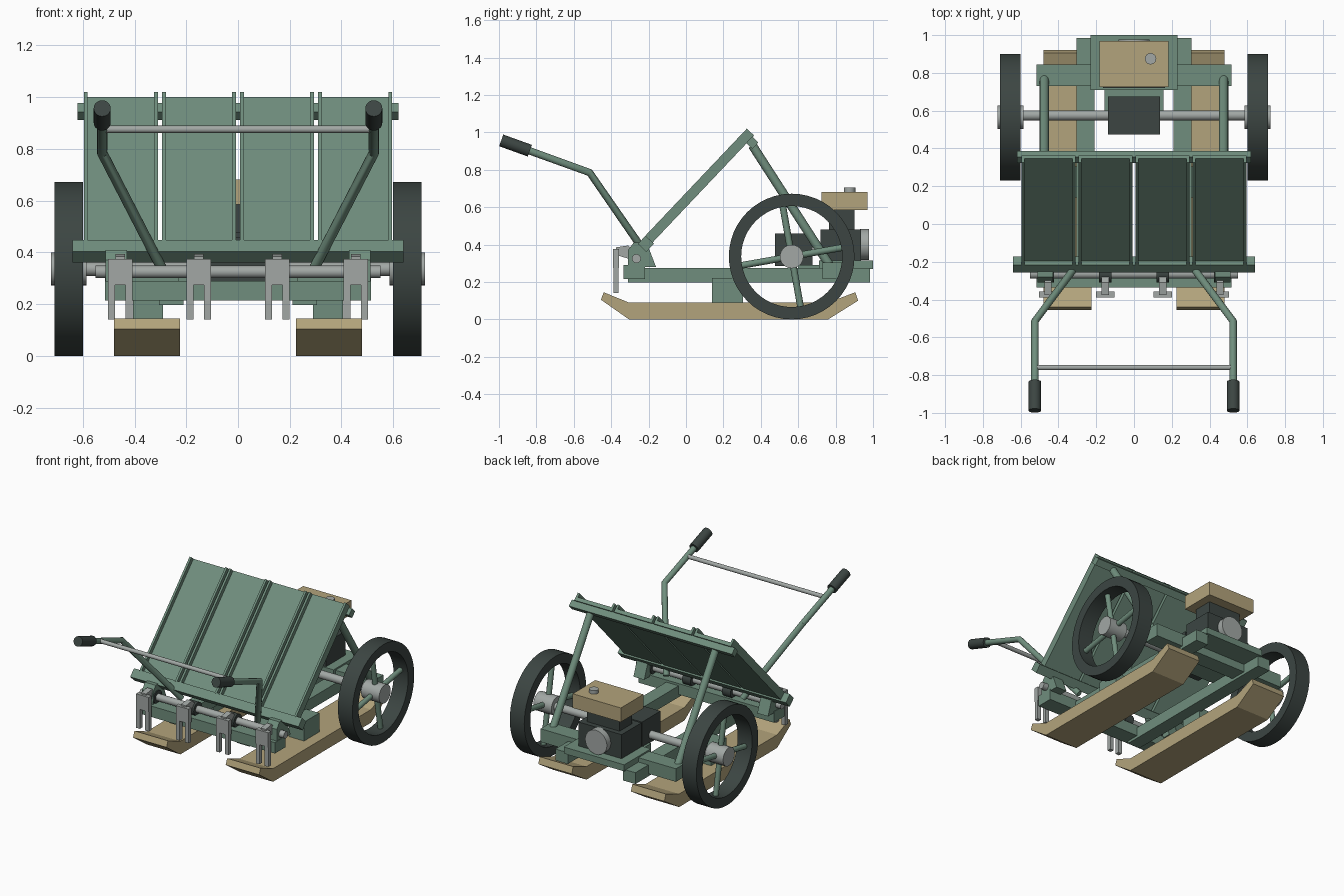
import bpy, bmesh, math
from mathutils import Vector, Matrix

if "Cube" in bpy.data.objects:
    bpy.data.objects.remove(bpy.data.objects["Cube"])

def mat(name, c):
    m = bpy.data.materials.new(name)
    m.diffuse_color = (*c, 1)
    m.use_nodes = True
    m.node_tree.nodes["Principled BSDF"].inputs["Base Color"].default_value = m.diffuse_color
    return m

GREEN = mat("green_paint", (0.16, 0.27, 0.205))
DARK = mat("dark_rubber", (0.045, 0.06, 0.055))
TAN = mat("tan_paint", (0.45, 0.37, 0.2))
STEEL = mat("steel", (0.36, 0.39, 0.375))

def finish(bm, name, m, smooth=False):
    bmesh.ops.recalc_face_normals(bm, faces=bm.faces)
    if smooth:
        for f in bm.faces:
            f.smooth = True
        for e in bm.edges:
            e.smooth = len(e.link_faces) == 2 and e.calc_face_angle() < math.radians(35)
    me = bpy.data.meshes.new(name)
    bm.to_mesh(me)
    bm.free()
    me.materials.append(m)
    ob = bpy.data.objects.new(name, me)
    bpy.context.collection.objects.link(ob)
    return ob

def box(name, x, y, z, m):
    bm = bmesh.new()
    bmesh.ops.create_cube(bm, size=1)
    for v in bm.verts:
        v.co = Vector([(r[0] + r[1]) / 2 + c * (r[1] - r[0]) for c, r in zip(v.co, (x, y, z))])
    return finish(bm, name, m)

def prism(name, pts, x0, x1, m):
    """Extrude a y-z profile along x."""
    bm = bmesh.new()
    f = bm.faces.new([bm.verts.new((x0, y, z)) for y, z in pts])
    r = bmesh.ops.extrude_face_region(bm, geom=[f])
    bmesh.ops.translate(bm, vec=(x1 - x0, 0, 0),
                        verts=[v for v in r["geom"] if isinstance(v, bmesh.types.BMVert)])
    return finish(bm, name, m)

def rod(name, a, b, r, m, seg=20):
    a, b = Vector(a), Vector(b)
    d = b - a
    bm = bmesh.new()
    M = Matrix.Translation((a + b) / 2) @ d.to_track_quat('Z', 'Y').to_matrix().to_4x4()
    bmesh.ops.create_cone(bm, cap_ends=True, segments=seg, radius1=r, radius2=r,
                          depth=d.length, matrix=M)
    return finish(bm, name, m, True)

def tube(name, pts, r, m, seg=16):
    """Mitred round tube through a few points."""
    P = [Vector(p) for p in pts]
    side = Vector((1, 0, 0))
    bm = bmesh.new()
    rings = []
    for i, p in enumerate(P):
        d0 = (p - P[max(i - 1, 0)]).normalized()
        d1 = (P[min(i + 1, len(P) - 1)] - p).normalized()
        t = (d0 + d1).normalized()
        u = (side - t * side.dot(t)).normalized()
        w = t.cross(u)
        rings.append([bm.verts.new(p + r * (u * math.cos(k * math.tau / seg) + w * math.sin(k * math.tau / seg)))
                      for k in range(seg)])
    for a, b in zip(rings, rings[1:]):
        for k in range(seg):
            bm.faces.new((a[k], a[(k + 1) % seg], b[(k + 1) % seg], b[k]))
    bm.faces.new(rings[0])
    bm.faces.new(rings[-1])
    return finish(bm, name, m, True)

def ring(name, cx, cy, cz, w, ro, ri, m, seg=48):
    """Flat-sided ring about an x axis."""
    bm = bmesh.new()
    sec = [(-w, ro), (w, ro), (w, ri), (-w, ri)]
    loops = [[bm.verts.new((cx + x, cy + r * math.cos(k * math.tau / seg), cz + r * math.sin(k * math.tau / seg)))
              for x, r in sec] for k in range(seg)]
    for k in range(seg):
        a, b = loops[k], loops[(k + 1) % seg]
        for j in range(4):
            bm.faces.new((a[j], a[(j + 1) % 4], b[(j + 1) % 4], b[j]))
    return finish(bm, name, m, True)

# Chassis
box("front_cross_beam", (-.515, .515), (-.335, -.22), (.215, .29), GREEN)
box("rear_cross_beam", (-.515, .515), (.73, .845), (.215, .305), GREEN)
box("engine_plate", (-.23, .23), (.71, 1.0), (.27, .315), GREEN)
box("gearbox_bracket", (-.155, .155), (.6, .75), (.22, .29), GREEN)

# Parts on both sides
skid = [(-.44, .145), (-.455, .105), (-.305, 0), (.76, 0), (.92, .1), (.905, .145), (.76, .09), (-.305, .09)]
AY, AZ = .565, .336
for s, n in ((-1, "left"), (1, "right")):
    def sx(a, b):
        return tuple(sorted((s * a, s * b)))
    box(n + "_rail", sx(.21, .305), (-.31, .985), (.197, .275), GREEN)
    box(n + "_skid_post", sx(.29, .405), (.14, .305), (.08, .22), GREEN)
    prism(n + "_skid", skid, s * .225, s * .48, TAN)
    prism(n + "_shaft_bracket", [(-.31, .28), (-.31, .37), (-.28, .41), (-.21, .41), (-.16, .28)],
          s * .43, s * .512, GREEN)
    # Wheels
    ring(n + "_tyre", s * .655, AY, AZ, .055, .336, .27, DARK)
    rod(n + "_hub", (s * .585, AY, AZ), (s * .722, AY, AZ), .063, STEEL, 24)
    for k in range(4):
        a = math.radians(10 + 90 * k)
        rod(f"{n}_spoke_{k}", (s * .655, AY, AZ),
            (s * .655, AY + .28 * math.cos(a), AZ + .28 * math.sin(a)), .018, GREEN, 12)
    # Tray strut, handle and grip
    rod(n + "_tray_strut", (s * .475, .355, .93), (s * .475, .78, .27), .024, GREEN)
    tube(n + "_handle", [(s * .29, -.2, .33), (s * .525, -.515, .785), (s * .525, -.88, .917)], .02, GREEN)
    rod(n + "_grip", (s * .525, -.835, .902), (s * .525, -.988, .957), .033, DARK)
rod("handle_crossbar", (-.525, -.76, .876), (.525, -.76, .876), .014, STEEL)
rod("wheel_axle", (-.7, AY + .01, AZ), (.7, AY + .01, AZ), .027, STEEL)

# Seedling tray: profiles in slope coordinates (u up the slope, n outward)
U, N, O = Vector((.688, .726)), Vector((-.726, .688)), Vector((-.2, .425))
def slope(name, u0, u1, n0, n1, x0, x1):
    pts = [tuple(O + U * u + N * h) for u, h in ((u0, n0), (u1, n0), (u1, n1), (u0, n1))]
    return prism(name, pts, x0, x1, GREEN)

for i in range(4):
    c = -.453 + .302 * i
    slope(f"tray_lane_{i}", 0, .793, -.025, 0, c - .143, c + .143)
    for s in (-1, 1):
        slope(f"tray_wall_{i}_{s}", 0, .793, -.025, .028, c + s * .143, c + s * .128)
slope("tray_lower_beam", -.055, .005, -.035, .027, -.64, .64)
slope("tray_upper_beam", .735, .782, -.068, -.022, -.62, .62)

# Planting shaft and forks
rod("planting_shaft", (-.55, -.265, .325), (.55, -.265, .325), .024, STEEL)
for i, c in enumerate((-.455, -.152, .152, .455)):
    rod(f"fork_collar_{i}", (c - .032, -.265, .325), (c + .032, -.265, .325), .045, DARK)
    prism(f"fork_arm_{i}", [(-.375, .345), (-.375, .385), (-.31, .395), (-.26, .35), (-.26, .31)],
          c - .019, c + .019, STEEL)
    box(f"fork_body_{i}", (c - .048, c + .048), (-.39, -.358), (.275, .375), STEEL)
    for s in (-1, 1):
        box(f"fork_tine_{i}_{s}", (c + s * .034 - .014, c + s * .034 + .014), (-.388, -.36), (.14, .28), STEEL)

# Drive
box("gearbox", (-.138, .138), (.475, .675), (.285, .46), DARK)
box("engine_base", (-.165, .165), (.72, .935), (.31, .48), DARK)
box("engine_head", (-.125, .125), (.765, .9), (.48, .59), DARK)
rod("flywheel", (0, .93, .4), (0, .978, .4), .083, STEEL, 28)
box("fuel_tank", (-.183, .183), (.725, .97), (.585, .682), TAN)
rod("fuel_cap", (.088, .875, .68), (.088, .875, .706), .03, STEEL)
